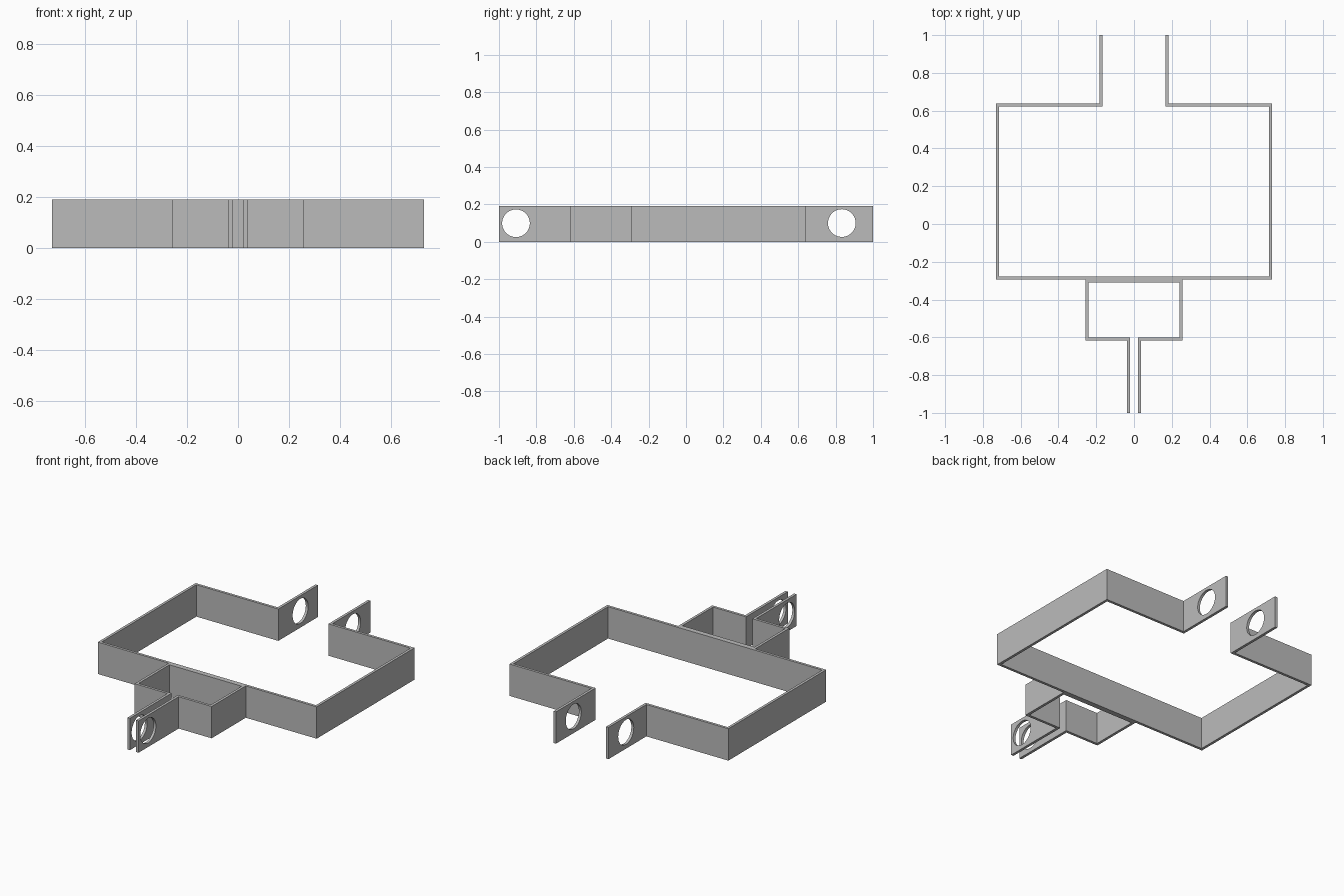
import bpy, bmesh, math
from mathutils import Vector

cube = bpy.data.objects.get("Cube")
if cube:
    bpy.data.objects.remove(cube, do_unlink=True)

HEIGHT = 0.192
THICK = 0.016

steel = bpy.data.materials.new("grey_steel")
steel.use_nodes = True
GREY = (0.5, 0.5, 0.5, 1)
steel.diffuse_color = GREY
steel.node_tree.nodes["Principled BSDF"].inputs["Base Color"].default_value = GREY


def add_object(name, bm):
    bmesh.ops.recalc_face_normals(bm, faces=bm.faces)
    mesh = bpy.data.meshes.new(name)
    bm.to_mesh(mesh)
    bm.free()
    mesh.materials.append(steel)
    obj = bpy.data.objects.new(name, mesh)
    bpy.context.collection.objects.link(obj)
    return obj


def bent_strip(name, half, side):
    """Mirror half a right-angled path and give it thickness on one side."""
    path = [Vector(p) for p in half]
    path += [Vector((-x, y)) for x, y in reversed(half)]
    normals = []
    for a, b in zip(path, path[1:]):
        d = (b - a).normalized()
        normals.append(Vector((-d.y, d.x)) * side * THICK)
    bm = bmesh.new()
    rows = []
    for i, p in enumerate(path):
        if i == 0:
            shift = normals[0]
        elif i == len(path) - 1:
            shift = normals[-1]
        else:
            shift = normals[i - 1] + normals[i]
        q = p + shift
        rows.append([bm.verts.new((v.x, v.y, 0)) for v in (p, q)])
    for (a, b), (c, d) in zip(rows, rows[1:]):
        bm.faces.new((a, b, d, c))
    # Raise the flat outline into an upright strip
    result = bmesh.ops.extrude_face_region(bm, geom=bm.faces[:], use_keep_orig=True)
    top = [v for v in result["geom"] if isinstance(v, bmesh.types.BMVert)]
    bmesh.ops.translate(bm, verts=top, vec=(0, 0, HEIGHT))
    return add_object(name, bm)


def bolt_hole(obj, y, z, radius=0.074):
    """Cut one round hole through both tabs along x."""
    bm = bmesh.new()
    bmesh.ops.create_cone(bm, cap_ends=True, segments=64,
                          radius1=radius, radius2=radius, depth=0.6)
    cutter = add_object(obj.name + "_hole_cutter", bm)
    cutter.rotation_euler = (0, math.pi / 2, 0)
    cutter.location = (0, y, z)
    cutter.hide_render = True
    cutter.hide_viewport = True
    cutter.display_type = 'WIRE'
    mod = obj.modifiers.new("bolt_hole", 'BOOLEAN')
    mod.operation = 'DIFFERENCE'
    mod.solver = 'EXACT'
    mod.object = cutter


# Large rectangular band with two open tabs at the back
band = bent_strip("main_band", [(0.183, 1), (0.183, 0.639),
                                (0.73, 0.639), (0.73, -0.293)], -1)
bolt_hole(band, 0.833, 0.1)

# Small box bracket with two close tabs at the front
bracket = bent_strip("front_bracket", [(0.037, -1), (0.037, -0.618),
                                       (0.257, -0.618), (0.257, -0.293)], 1)
bolt_hole(bracket, -0.909, 0.099)

# Shade hole walls smoothly while keeping bends sharp
bpy.ops.object.select_all(action='DESELECT')
for obj in (band, bracket):
    obj.select_set(True)
    bpy.context.view_layer.objects.active = obj
bpy.ops.object.shade_smooth_by_angle(angle=math.radians(30))
